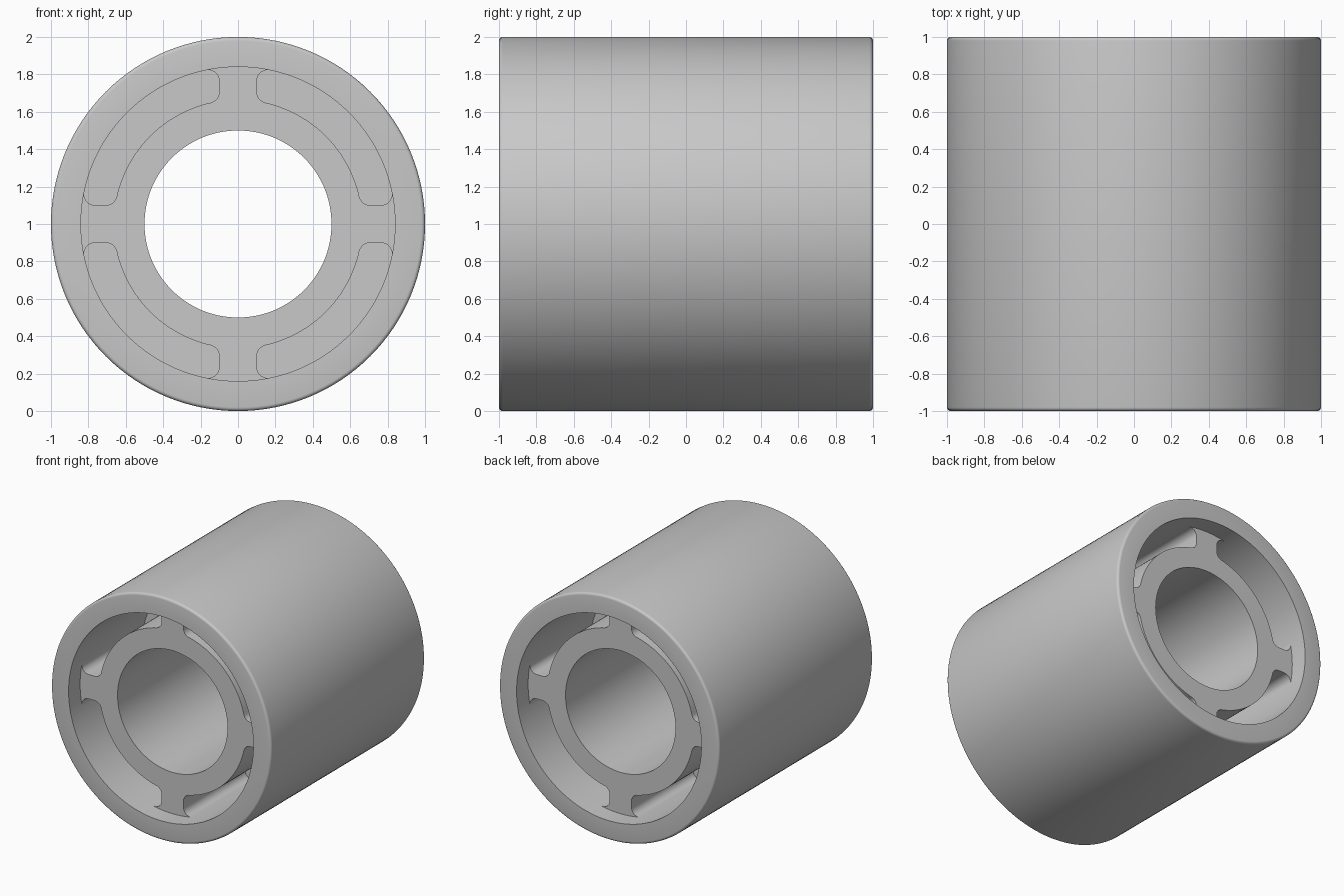
import bpy, bmesh, math
from mathutils import Matrix, Vector

cube = bpy.data.objects.get("Cube")
if cube:
    bpy.data.objects.remove(cube, do_unlink=True)

SEG = 128
R_OUT, R_SHELL, R_HUB, R_BORE = 1.0, 0.84, 0.665, 0.5
HALF_LEN, HALF_HUB, HALF_WEB = 1.0, 0.85, 0.05
HALF_SPOKE, FILLET, EDGE = 0.1, 0.06, 0.02

grey = bpy.data.materials.new("light_grey")
grey.use_nodes = True
grey.diffuse_color = (0.58, 0.58, 0.58, 1)
grey.node_tree.nodes["Principled BSDF"].inputs["Base Color"].default_value = (0.58, 0.58, 0.58, 1)


def finish(obj):
    obj.data.materials.clear()
    obj.data.materials.append(grey)
    bpy.ops.object.select_all(action='DESELECT')
    obj.select_set(True)
    bpy.context.view_layer.objects.active = obj
    bpy.ops.object.shade_smooth_by_angle(angle=math.radians(30))


def arc(cx, cy, r, a0, a1, steps):
    """Points along a circular arc, angles in radians."""
    return [(cx + r * math.cos(a0 + (a1 - a0) * i / steps),
             cy + r * math.sin(a0 + (a1 - a0) * i / steps)) for i in range(steps + 1)]


def lathe(name, profile):
    """Spin a closed (radius, y) profile around the y axis."""
    bm = bmesh.new()
    verts = [bm.verts.new((r, y, 0)) for r, y in profile]
    edges = [bm.edges.new((verts[i - 1], verts[i])) for i in range(len(verts))]
    bmesh.ops.spin(bm, geom=verts + edges, cent=(0, 0, 0), axis=(0, 1, 0),
                   angle=math.tau, steps=SEG, use_duplicate=False)
    bmesh.ops.remove_doubles(bm, verts=bm.verts, dist=1e-5)
    bmesh.ops.recalc_face_normals(bm, faces=bm.faces)
    bmesh.ops.translate(bm, verts=bm.verts, vec=(0, 0, 1))
    mesh = bpy.data.meshes.new(name)
    bm.to_mesh(mesh)
    bm.free()
    obj = bpy.data.objects.new(name, mesh)
    bpy.context.collection.objects.link(obj)
    finish(obj)


# Outer shell with rounded outside edges
c_r, c_y = R_OUT - EDGE, HALF_LEN - EDGE
lathe("outer_shell",
      [(R_SHELL, HALF_LEN)] + arc(c_r, c_y, EDGE, math.pi / 2, 0, 4)
      + arc(c_r, -c_y, EDGE, 0, -math.pi / 2, 4) + [(R_SHELL, -HALF_LEN)])

# Thin web across the middle, closing the pockets
lathe("middle_web", [(R_BORE + 0.05, HALF_WEB), (R_SHELL + 0.01, HALF_WEB),
                     (R_SHELL + 0.01, -HALF_WEB), (R_BORE + 0.05, -HALF_WEB)])

# Hub with four filleted spokes: outline of one quarter, from the +x spoke to the +y spoke
fy = HALF_SPOKE + FILLET
outer_x = math.sqrt((R_SHELL - FILLET) ** 2 - fy ** 2)
inner_x = math.sqrt((R_HUB + FILLET) ** 2 - fy ** 2)
a_out, a_in = math.atan2(fy, outer_x), math.atan2(fy, inner_x)
half = arc(0, 0, R_SHELL + 0.01, 0, a_out, 4)
half += arc(outer_x, fy, FILLET, a_out, -math.pi / 2, 8)
half += arc(inner_x, fy, FILLET, -math.pi / 2, a_in - math.pi, 8)
half += arc(0, 0, R_HUB, a_in, math.pi / 4, 16)[1:]
quarter = half + [(y, x) for x, y in reversed(half[1:-1])]
outline = []
for k in range(4):
    turn = Matrix.Rotation(k * math.pi / 2, 2)
    outline += [turn @ Vector(p) for p in quarter]

curve = bpy.data.curves.new("hub_and_spokes", 'CURVE')
curve.dimensions = '2D'
curve.fill_mode = 'BOTH'
curve.extrude = HALF_HUB
for points in (outline, arc(0, 0, R_BORE, 0, math.tau, SEG)[:-1]):
    spline = curve.splines.new('POLY')
    spline.points.add(len(points) - 1)
    for point, (x, y) in zip(spline.points, points):
        point.co = (x, y, 0, 1)
    spline.use_cyclic_u = True
hub = bpy.data.objects.new("hub_and_spokes", curve)
bpy.context.collection.objects.link(hub)
bpy.ops.object.select_all(action='DESELECT')
hub.select_set(True)
bpy.context.view_layer.objects.active = hub
bpy.ops.object.convert(target='MESH')
hub = bpy.context.view_layer.objects.active
hub.data.transform(Matrix.Translation((0, 0, 1)) @ Matrix.Rotation(math.pi / 2, 4, 'X'))
bm = bmesh.new()
bm.from_mesh(hub.data)
bmesh.ops.remove_doubles(bm, verts=bm.verts, dist=1e-5)
bmesh.ops.recalc_face_normals(bm, faces=bm.faces)
bm.to_mesh(hub.data)
bm.free()
finish(hub)
